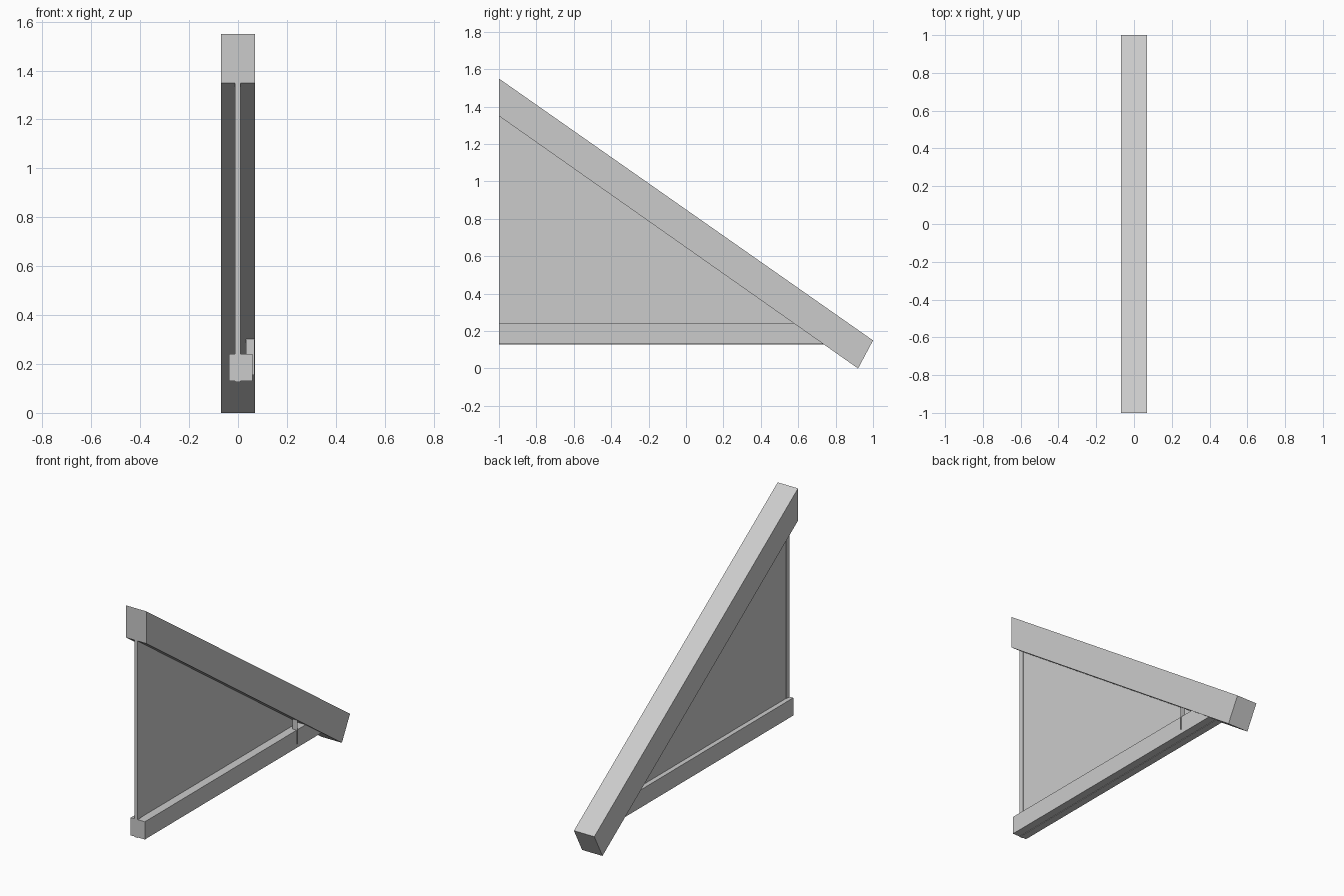
import bpy
import bmesh

cube = bpy.data.objects.get("Cube")
if cube:
    bpy.data.objects.remove(cube, do_unlink=True)

# One plain grey for everything
grey = bpy.data.materials.new("light_grey")
grey.use_nodes = True
COLOUR = (0.6, 0.6, 0.6, 1)
grey.diffuse_color = COLOUR
grey.node_tree.nodes["Principled BSDF"].inputs["Base Color"].default_value = COLOUR


def finish(name, bm):
    mesh = bpy.data.meshes.new(name)
    bm.to_mesh(mesh)
    bm.free()
    mesh.materials.append(grey)
    obj = bpy.data.objects.new(name, mesh)
    bpy.context.collection.objects.link(obj)
    return obj


def slab(name, profile, x0, x1):
    """Extrude a (y, z) outline from x0 to x1."""
    bm = bmesh.new()
    face = bm.faces.new([bm.verts.new((x0, y, z)) for y, z in profile])
    new = bmesh.ops.extrude_face_region(bm, geom=[face])["geom"]
    verts = [v for v in new if isinstance(v, bmesh.types.BMVert)]
    bmesh.ops.translate(bm, verts=verts, vec=(x1 - x0, 0, 0))
    bmesh.ops.recalc_face_normals(bm, faces=bm.faces)
    return finish(name, bm)


def rect(y0, y1, z0, z1):
    return [(y0, z0), (y1, z0), (y1, z1), (y0, z1)]


# Sloping rafter with a plumb-cut top and a square-cut foot
slab("rafter", [(-1, 1.55), (-1, 1.35), (0.92, 0), (1, 0.15)], -0.07, 0.07)

# Horizontal tie beam, its end buried in the rafter
slab("tie_beam", rect(-1, 0.74, 0.13, 0.24), -0.037, 0.06)

# Thin triangular infill and the slim upright along its front edge
slab("infill_panel", [(-0.99, 0.2), (0.64, 0.2), (-0.99, 1.36)], -0.008, 0.008)
slab("front_upright", rect(-1, -0.97, 0.2, 1.36), -0.012, 0.011)

# Narrow strip under the tie beam
slab("beam_strip", rect(-1, 0.74, 0.127, 0.14), -0.012, 0.011)

# Flat joint plate where the beam meets the rafter
bm = bmesh.new()
corners = [(0.032, 0.155), (0.067, 0.155), (0.067, 0.31), (0.032, 0.31)]
bm.faces.new([bm.verts.new((x, 0.49, z)) for x, z in corners])
finish("joint_plate", bm)
